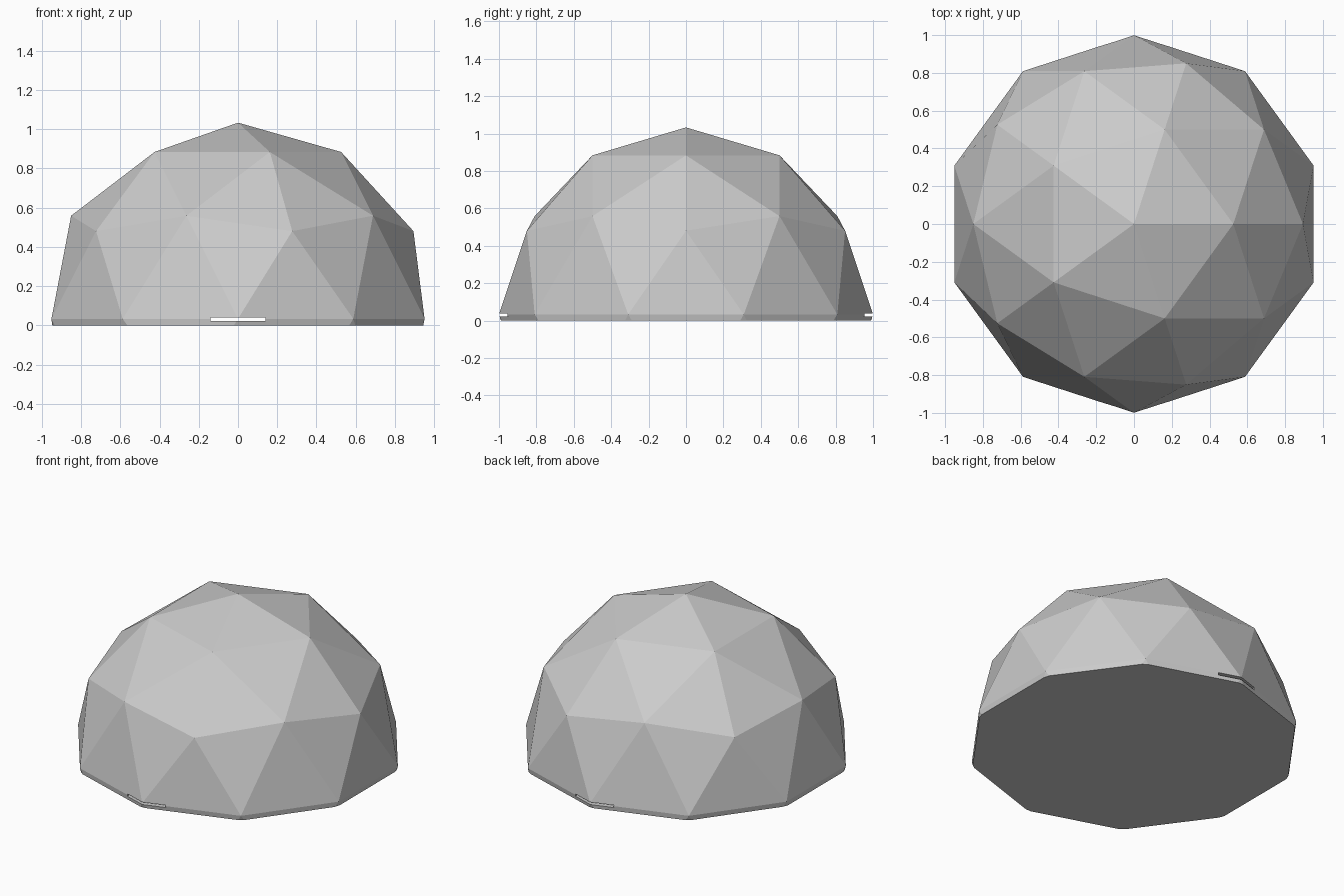
import bpy
import bmesh
from mathutils import Vector, Matrix

cube = bpy.data.objects.get("Cube")
if cube:
    bpy.data.objects.remove(cube, do_unlink=True)

BASE = 0.033  # height of the widest ring above the ground


def material(name, colour):
    mat = bpy.data.materials.new(name)
    mat.use_nodes = True
    mat.diffuse_color = colour
    mat.node_tree.nodes["Principled BSDF"].inputs["Base Color"].default_value = colour
    return mat


def add_object(name, bm, mat):
    mesh = bpy.data.meshes.new(name)
    bm.to_mesh(mesh)
    bm.free()
    mesh.materials.append(mat)
    obj = bpy.data.objects.new(name, mesh)
    bpy.context.collection.objects.link(obj)
    return obj


grey = material("light grey", (0.6, 0.6, 0.6, 1))

# Faceted dome: upper half of a low-poly sphere, trimmed flat just below its widest ring
bm = bmesh.new()
bmesh.ops.create_icosphere(bm, subdivisions=2, radius=1)
bmesh.ops.translate(bm, verts=bm.verts, vec=(0, 0, BASE))
cut = bmesh.ops.bisect_plane(bm, geom=bm.verts[:] + bm.edges[:] + bm.faces[:],
                             plane_co=(0, 0, 0), plane_no=Vector((0, 0, -1)),
                             clear_outer=True)
rim = [e for e in cut["geom_cut"] if isinstance(e, bmesh.types.BMEdge)]
bmesh.ops.contextual_create(bm, geom=rim)
bmesh.ops.recalc_face_normals(bm, faces=bm.faces)
dome = add_object("dome", bm, grey)

# Thin slot running from front to back at the rim
bm = bmesh.new()
bmesh.ops.create_cube(bm, size=1, matrix=Matrix.Translation((0, 0, 0.031))
                      @ Matrix.Diagonal((0.28, 2.4, 0.016, 1)))
cutter = add_object("slot_cutter", bm, grey)
cutter.hide_render = True
cutter.hide_set(True)

slot = dome.modifiers.new("slot", 'BOOLEAN')
slot.operation = 'DIFFERENCE'
slot.solver = 'EXACT'
slot.object = cutter
